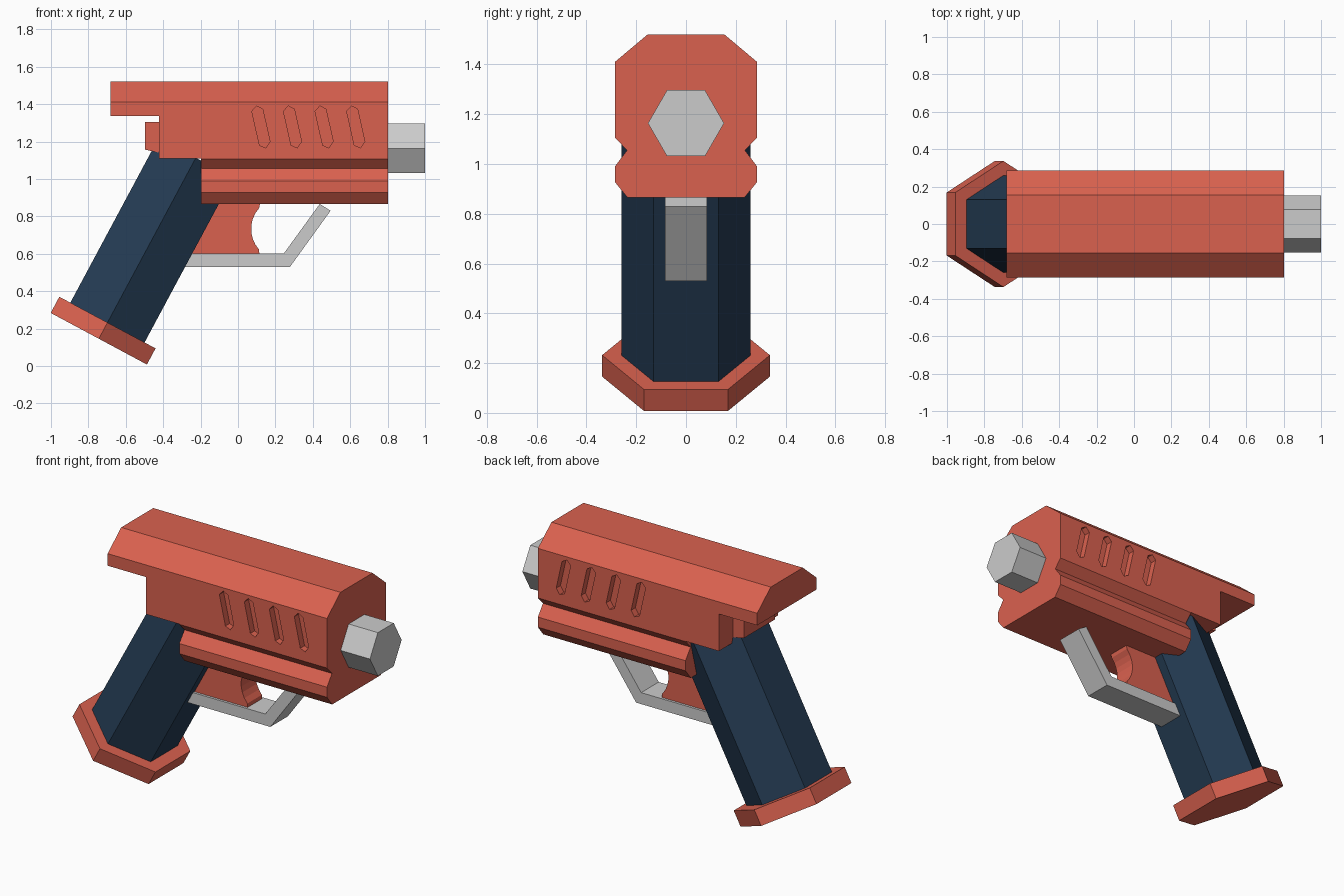
import bpy, bmesh
from math import sin, cos, pi, radians
from mathutils import Vector

if "Cube" in bpy.data.objects:
    bpy.data.objects.remove(bpy.data.objects["Cube"])


def material(name, rgb):
    m = bpy.data.materials.new(name)
    m.diffuse_color = (*rgb, 1)
    m.use_nodes = True
    m.node_tree.nodes["Principled BSDF"].inputs["Base Color"].default_value = m.diffuse_color
    return m


RED = material("red", (0.70, 0.12, 0.078))
NAVY = material("navy", (0.018, 0.045, 0.088))


def add_prism(bm, pts, a, b, place):
    """Extrude a 2D outline from depth a to depth b; place maps (u, v, w) to 3D."""
    lo = [bm.verts.new(place(u, v, a)) for u, v in pts]
    hi = [bm.verts.new(place(u, v, b)) for u, v in pts]
    bm.faces.new(lo)
    bm.faces.new(hi[::-1])
    n = len(pts)
    for i in range(n):
        j = (i + 1) % n
        bm.faces.new((lo[j], lo[i], hi[i], hi[j]))


def make_object(name, bm, mat=None):
    bmesh.ops.recalc_face_normals(bm, faces=bm.faces)
    me = bpy.data.meshes.new(name)
    bm.to_mesh(me)
    bm.free()
    ob = bpy.data.objects.new(name, me)
    bpy.context.collection.objects.link(ob)
    if mat:
        me.materials.append(mat)
    return ob


def prism(name, pts, a, b, place, mat=None):
    bm = bmesh.new()
    add_prism(bm, pts, a, b, place)
    return make_object(name, bm, mat)


def along_x(u, v, w):
    return Vector((w, u, v))


def along_y(u, v, w):
    return Vector((u, w, v))


TILT = radians(28.2)
GRIP_BASE = Vector((-0.698, 0, 0.232))


def along_grip(u, v, w):
    return GRIP_BASE + Vector((u * cos(TILT) + w * sin(TILT), v,
                               -u * sin(TILT) + w * cos(TILT)))


def hexagon(r, cu=0, cv=0, start=0.0):
    return [(cu + r * cos(start + i * pi / 3), cv + r * sin(start + i * pi / 3))
            for i in range(6)]


# Slide and under-rail: one mirrored cross-section along x
half = [(0.155, 1.52), (0.286, 1.41), (0.286, 1.107), (0.237, 1.055),
        (0.286, 0.99), (0.286, 0.928), (0.235, 0.865)]
section = half + [(-y, z) for y, z in reversed(half)]
slide = prism("slide", section, -0.682, 0.802, along_x, RED)

# Cutter: rear step plus four slanted slots on each side
bm = bmesh.new()
step = [(-0.9, 0.7), (-0.197, 0.7), (-0.197, 1.109), (-0.423, 1.109),
        (-0.423, 1.336), (-0.9, 1.336)]
add_prism(bm, step, -0.5, 0.5, along_y)
slot = [(0.074, 1.362), (0.10, 1.39), (0.132, 1.373),
        (0.171, 1.20), (0.148, 1.166), (0.115, 1.18)]
for i in range(4):
    pts = [(x + i * 0.169, z) for x, z in slot]
    for s in (-1, 1):
        add_prism(bm, pts, s * 0.245, s * 0.4, along_y)
cutter = make_object("slide_cutter", bm)
cutter.hide_render = True

mod = slide.modifiers.new("cuts", "BOOLEAN")
mod.operation = "DIFFERENCE"
mod.solver = "EXACT"
mod.object = cutter
dg = bpy.context.evaluated_depsgraph_get()
slide.data = bpy.data.meshes.new_from_object(slide.evaluated_get(dg))
slide.modifiers.clear()
bpy.data.objects.remove(cutter)

# Muzzle
prism("barrel", hexagon(0.153, 0, 1.164), 0.75, 1.0, along_x)

# Block behind the slide
prism("hammer", [(-0.498, 1.305), (-0.40, 1.305), (-0.40, 1.135), (-0.498, 1.157)],
      -0.15, 0.15, along_y, RED)

# Tilted grip and its base plate
prism("grip", hexagon(0.26, start=pi / 6), -0.02, 1.0, along_grip, NAVY)
prism("grip_base", hexagon(0.337, start=pi / 6), -0.098, 0, along_grip, RED)

# Trigger with a concave front
arc = [(0.235 - 0.165 * cos(t), 0.733 + 0.165 * sin(t))
       for t in (radians(-42 + 12 * i) for i in range(8))]
trigger = [(-0.30, 0.59), (0.115, 0.59)] + arc + [(0.12, 0.875), (-0.15, 0.875)]
prism("trigger", trigger, -0.07, 0.07, along_y, RED)

# Trigger guard
guard = [(-0.36, 0.53), (0.278, 0.53), (0.495, 0.83), (0.437, 0.866),
         (0.244, 0.60), (-0.36, 0.60)]
prism("trigger_guard", guard, -0.085, 0.085, along_y)
